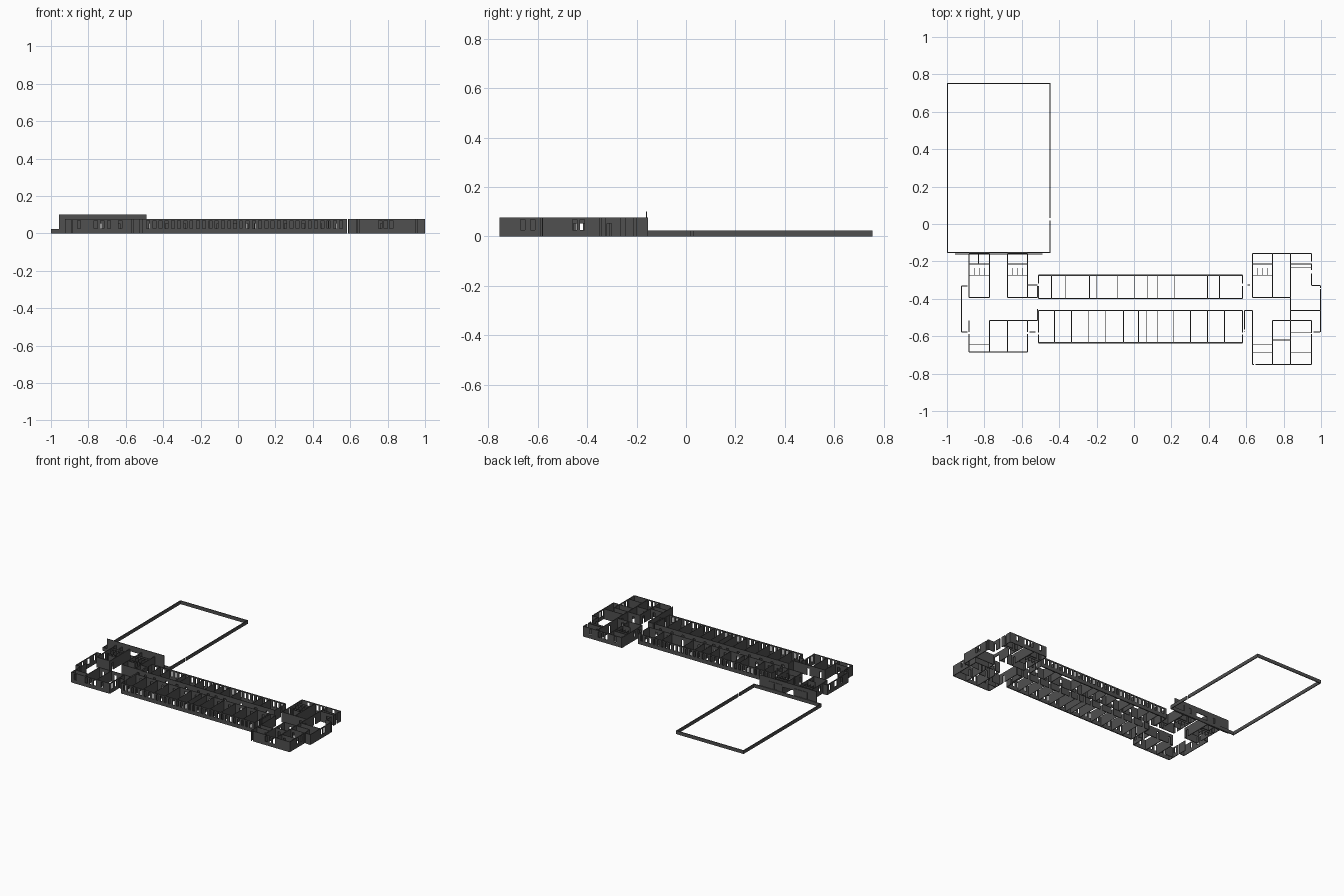
import bpy, bmesh
from mathutils import Vector

H = 0.076
WIN, DOOR = (0.027, 0.068), (0.0, 0.053)


def window(c, w=0.018):
    return (c - w / 2, c + w / 2, *WIN)


def door(c, w=0.018):
    return (c - w / 2, c + w / 2, *DOOR)


def slot(c, w=0.012):
    return (c - w / 2, c + w / 2, -1, 1)


def add_wall(bm, axis, at, a, b, holes=(), h=H):
    """Upright wall plane along an axis; holes are (start, end, bottom, top)."""
    us = sorted({a, b} | {u for o in holes for u in o[:2] if a < u < b})
    zs = sorted({0, h} | {z for o in holes for z in o[2:] if 0 < z < h})
    verts = {}

    def v(u, z):
        if (u, z) not in verts:
            verts[u, z] = bm.verts.new((u, at, z) if axis == 'x' else (at, u, z))
        return verts[u, z]

    for u0, u1 in zip(us, us[1:]):
        for z0, z1 in zip(zs, zs[1:]):
            u, z = (u0 + u1) / 2, (z0 + z1) / 2
            if any(o[0] < u < o[1] and o[2] < z < o[3] for o in holes):
                continue
            bm.faces.new([v(u0, z0), v(u1, z0), v(u1, z1), v(u0, z1)])


def build(name, thickness, walls):
    bm = bmesh.new()
    for w in walls:
        add_wall(bm, *w)
    me = bpy.data.meshes.new(name)
    bm.to_mesh(me)
    bm.free()
    ob = bpy.data.objects.new(name, me)
    bpy.context.collection.objects.link(ob)
    m = ob.modifiers.new("thickness", 'SOLIDIFY')
    m.thickness, m.offset = thickness, 0
    mat = bpy.data.materials.get("wall_grey") or bpy.data.materials.new("wall_grey")
    mat.diffuse_color = (0.08, 0.08, 0.08, 1)
    me.materials.append(mat)
    return ob


# walled yard with a small gate, and the tall screen wall behind it
build("yard_wall", 0.006, [
    ('x', 0.752, -1, -0.447, (), 0.025), ('x', -0.152, -1, -0.447, (), 0.025),
    ('y', -0.997, -0.152, 0.752, (), 0.025),
    ('y', -0.45, -0.152, 0.752, [slot(0.025)], 0.025)])
build("tall_screen_wall", 0.004, [
    ('x', -0.16, -0.957, -0.49, [(-0.77, -0.68, 0, 0.06)], 0.102)])

# long central wing: outer walls with window rows
X0, X1 = -0.511, 0.58
rows = [window(X0 + 0.03 + i * 0.0333, 0.016) for i in range(32)]
build("wing_outer_walls", 0.008, [
    ('x', -0.274, X0, X1, rows), ('x', -0.635, X0, X1, rows)])
build("wing_end_walls", 0.005, [
    ('y', x, a, b, [slot(c)]) for x in (X0, X1)
    for a, b, c in ((-0.398, -0.274, -0.325), (-0.635, -0.463, -0.585))])

# room partitions and corridor walls, one door per room
north = [-0.441, -0.366, -0.238, -0.2, -0.088, 0.003, 0.072, 0.126, 0.217, 0.393, 0.457]
south = [-0.425, -0.334, -0.243, -0.152, -0.056, 0.024, 0.067, 0.126, 0.211, 0.302, 0.393, 0.484]


def room_doors(parts):
    e = [X0] + parts + [X1]
    return [door((p + q) / 2) for p, q in zip(e, e[1:])]


build("corridor_walls", 0.004, [
    ('x', -0.398, X0, X1, room_doors(north)), ('x', -0.463, X0, X1, room_doors(south))])
build("wing_partitions", 0.003,
      [('y', x, -0.398, -0.274) for x in north] + [('y', x, -0.635, -0.463) for x in south])


# washrooms with cubicles, repeated three times
def washroom(name, a, b, inner_left):
    third = (b - a) / 4
    seg = (a, a + 0.055) if inner_left else (b - 0.06, b)
    build(name + "_walls", 0.005, [
        ('y', a, -0.392, -0.157, [door(-0.365), window(-0.30, 0.014)]),
        ('y', b, -0.392, -0.157, [door(-0.365)]),
        ('x', -0.157, a, b, [window((a + b) / 2)]), ('x', -0.392, a, b),
        ('x', -0.214, a, b, [door(a + 0.03)])])
    build(name + "_cubicles", 0.002,
          [('x', -0.235, a, b), ('x', -0.321, *seg)] +
          [('y', a + third * i, -0.275, -0.235) for i in (1, 2, 3)] +
          [('x', -0.275, a, b, [door(a + third * (i + .5), 0.015) for i in range(4)], 0.06)])


washroom("west_washroom", -0.882, -0.773, False)
washroom("middle_washroom", -0.676, -0.569, True)
washroom("east_washroom", 0.634, 0.741, False)

# west block
build("west_block_walls", 0.005, [
    ('y', -0.832, -0.214, -0.157),
    ('y', -0.922, -0.578, -0.331, [window(-0.43, .026), window(-0.36), window(-0.50)]),
    ('x', -0.331, -0.922, -0.89), ('x', -0.578, -0.922, -0.89),
    ('x', -0.326, -0.569, -0.516), ('y', -0.516, -0.392, -0.331),
    ('x', -0.392, -0.569, -0.516, [door(-0.54)]),
    ('y', -0.882, -0.685, -0.516, [window(-0.62), slot(-0.583)]),
    ('y', -0.569, -0.685, -0.516, [window(-0.66), window(-0.62), slot(-0.583)]),
    ('x', -0.685, -0.882, -0.569, [window(c) for c in (-.76, -.725, -.69, -.63, -.85)]),
    ('x', -0.516, -0.773, -0.516, [door(-0.74), door(-0.64)]),
    ('y', -0.773, -0.685, -0.516), ('y', -0.676, -0.685, -0.516),
    ('x', -0.578, -0.559, -0.527), ('y', -0.516, -0.516, -0.455)])
build("west_block_partition", 0.003, [('x', -0.642, -0.882, -0.773, [door(-0.80)])])

# east block
build("east_block_walls", 0.005, [
    ('x', -0.157, 0.741, 0.949, [window(c) for c in (0.76, 0.79, 0.82, 0.89)]),
    ('x', -0.392, 0.741, 0.837, [door(0.79)]),
    ('y', 0.837, -0.516, -0.157, [door(-0.30), door(-0.43, 0.05)]),
    ('y', 0.949, -0.326, -0.157, [door(-0.31), slot(-0.255, 0.02), slot(-0.206)]),
    ('x', -0.214, 0.837, 0.949, [door(0.87)]),
    ('x', -0.328, 0.949, 0.995), ('x', -0.578, 0.96, 0.995),
    ('y', 0.997, -0.578, -0.328, [window(-0.45), window(-0.42), slot(-0.345, .006)]),
    ('x', -0.463, 0.837, 0.995), ('x', -0.463, 0.591, 0.634),
    ('y', 0.591, -0.578, -0.463, [slot(-0.57, .01)]), ('x', -0.326, 0.607, 0.62),
    ('y', 0.634, -0.752, -0.463, [door(-0.60)]),
    ('x', -0.752, 0.634, 0.949, [slot(0.645, .008)] + [window(c) for c in (.76, .79, .82)]),
    ('y', 0.741, -0.752, -0.516, [door(-0.56)]),
    ('y', 0.837, -0.752, -0.516, [door(-0.54)]),
    ('y', 0.949, -0.752, -0.516, [window(-0.66), window(-0.62), slot(-0.585, .006)]),
    ('x', -0.516, 0.741, 0.949, [door(0.79)]),
    ('x', -0.62, 0.741, 0.837, [door(0.77)])])
build("east_block_partitions", 0.003, [
    ('x', -0.235, 0.837, 0.949, [door(0.9)]), ('x', -0.642, 0.634, 0.741, [door(0.71)]),
    ('x', -0.685, 0.634, 0.741, [door(0.71)]), ('x', -0.685, 0.837, 0.949, [door(0.86)]),
    ('x', -0.578, 0.837, 0.949, [door(0.86)])])
